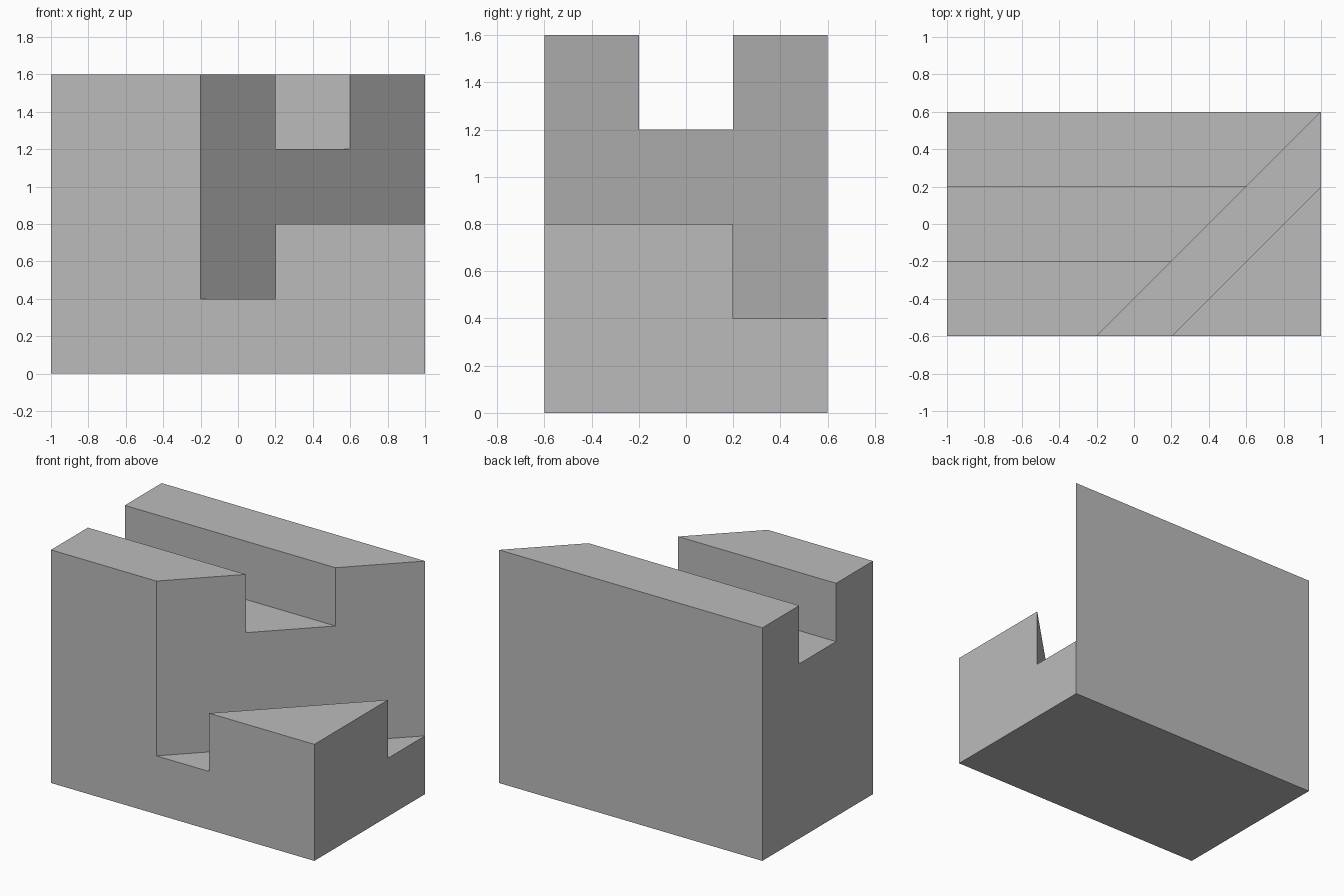
import bpy
import bmesh

cube = bpy.data.objects.get("Cube")
if cube:
    bpy.data.objects.remove(cube, do_unlink=True)

grey = bpy.data.materials.new("plain grey")
grey.use_nodes = True
colour = (0.5, 0.5, 0.5, 1)
grey.diffuse_color = colour
grey.node_tree.nodes["Principled BSDF"].inputs["Base Color"].default_value = colour


def prism(name, outline, bottom, top):
    """Extrude a plan outline (counter-clockwise) from bottom to top."""
    bm = bmesh.new()
    base = bm.faces.new([bm.verts.new((x, y, bottom)) for x, y in outline])
    extruded = bmesh.ops.extrude_face_region(bm, geom=[base], use_keep_orig=True)
    upper = [v for v in extruded["geom"] if isinstance(v, bmesh.types.BMVert)]
    bmesh.ops.translate(bm, vec=(0, 0, top - bottom), verts=upper)
    bmesh.ops.recalc_face_normals(bm, faces=bm.faces)
    mesh = bpy.data.meshes.new(name)
    bm.to_mesh(mesh)
    bm.free()
    mesh.materials.append(grey)
    obj = bpy.data.objects.new(name, mesh)
    bpy.context.collection.objects.link(obj)
    return obj


def rectangle(x0, x1, y0, y1):
    return [(x0, y0), (x1, y0), (x1, y1), (x0, y1)]


# Solid block
block = prism("notched_block", rectangle(-1, 1, -0.6, 0.6), 0, 1.6)

# Cutters: lengthwise slot, diagonal channel, lowered front corner
cutters = [
    prism("slot_cutter", rectangle(-2, 2, -0.2, 0.2), 1.2, 2),
    prism("channel_cutter", [(-0.4, -0.8), (0, -0.8), (1.4, 0.6), (1, 0.6)], 0.4, 2),
    prism("corner_cutter", [(-0.2, -0.8), (2, -0.8), (2, 0.6), (1.2, 0.6)], 0.8, 2),
]
bpy.context.view_layer.objects.active = block
for cutter in cutters:
    cut = block.modifiers.new(cutter.name, "BOOLEAN")
    cut.operation = "DIFFERENCE"
    cut.solver = "EXACT"
    cut.object = cutter
    bpy.ops.object.modifier_apply(modifier=cut.name)
    bpy.data.objects.remove(cutter, do_unlink=True)
